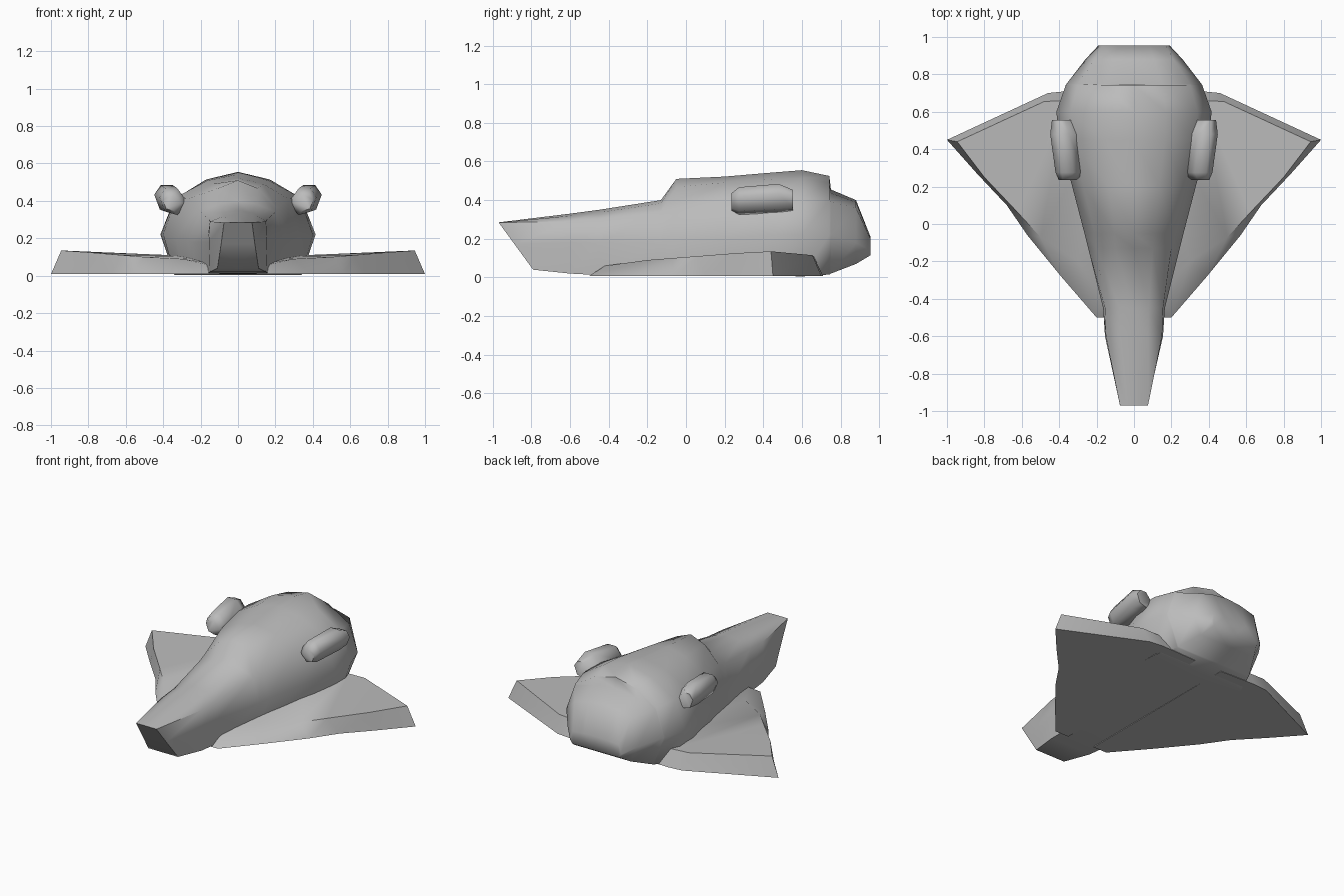
import bpy, bmesh, math

if "Cube" in bpy.data.objects:
    bpy.data.objects.remove(bpy.data.objects["Cube"], do_unlink=True)

GREY = (0.5, 0.5, 0.5, 1)
hull_grey = bpy.data.materials.new("hull_grey")
hull_grey.use_nodes = True
hull_grey.diffuse_color = GREY
bsdf = hull_grey.node_tree.nodes["Principled BSDF"]
bsdf.inputs["Base Color"].default_value = GREY
bsdf.inputs["Roughness"].default_value = 0.7


def loft(name, rings, mirror=False, angle=65):
    """Skin closed rings of equal length, cap both ends, smooth the result."""
    bm = bmesh.new()
    loops = [[bm.verts.new(p) for p in ring] for ring in rings]
    for a, b in zip(loops, loops[1:]):
        n = len(a)
        for i in range(n):
            j = (i + 1) % n
            bm.faces.new((a[i], a[j], b[j], b[i]))
    caps = [bm.faces.new(loops[0]), bm.faces.new(loops[-1])]
    bmesh.ops.recalc_face_normals(bm, faces=bm.faces)
    bmesh.ops.triangulate(bm, faces=caps)
    mesh = bpy.data.meshes.new(name)
    bm.to_mesh(mesh)
    bm.free()
    obj = bpy.data.objects.new(name, mesh)
    bpy.context.collection.objects.link(obj)
    mesh.materials.append(hull_grey)
    bpy.ops.object.select_all(action="DESELECT")
    obj.select_set(True)
    bpy.context.view_layer.objects.active = obj
    bpy.ops.object.shade_smooth_by_angle(angle=math.radians(angle))
    if mirror:
        obj.modifiers.new("mirror", "MIRROR").use_mirror_merge = False
    return obj


def hull_ring(y, floor_w, floor_z, side_w, side_z, top_w, top_z, peak, slant=0):
    """Symmetric hull section; slant pushes the lower points backwards."""
    half = [(floor_w, floor_z), (side_w, side_z), (top_w, top_z),
            (top_w * 0.5, top_z + (peak - top_z) * 0.72)]
    full = [(0, floor_z)] + half + [(0, peak)] + [(-x, z) for x, z in reversed(half)]
    return [(x, y + slant * (peak - z), z) for x, z in full]


# Hull: slanted nose, raised canopy step, rounded tail with a small ledge
hull = [
    hull_ring(-0.97, 0.11, 0.04, 0.09, 0.17, 0.075, 0.284, 0.285, 0.73),
    hull_ring(-0.6, 0.15, 0.02, 0.155, 0.18, 0.15, 0.29, 0.33),
    hull_ring(-0.45, 0.16, 0.012, 0.165, 0.18, 0.155, 0.3, 0.35),
    hull_ring(-0.13, 0.23, 0.012, 0.245, 0.18, 0.2, 0.34, 0.4),
    hull_ring(-0.05, 0.25, 0.012, 0.265, 0.19, 0.21, 0.36, 0.51),
    hull_ring(0.2, 0.3, 0.01, 0.33, 0.2, 0.27, 0.41, 0.522),
    hull_ring(0.45, 0.34, 0.01, 0.4, 0.22, 0.33, 0.42, 0.543),
    hull_ring(0.6, 0.34, 0.005, 0.415, 0.22, 0.34, 0.41, 0.555),
    hull_ring(0.742, 0.28, 0.015, 0.365, 0.22, 0.3, 0.4, 0.525),
    hull_ring(0.75, 0.28, 0.02, 0.36, 0.22, 0.3, 0.39, 0.455),
    hull_ring(0.88, 0.21, 0.07, 0.26, 0.18, 0.21, 0.36, 0.4),
    hull_ring(0.955, 0.17, 0.115, 0.19, 0.14, 0.17, 0.2, 0.21),
]
loft("hull", hull)

# Wings: flat wide underside and an inset upper deck with a wavy leading edge
wing_base = [(0.1, -0.5), (0.2, -0.5), (0.39, -0.28), (0.57, -0.06), (0.68, 0.1),
             (0.84, 0.27), (1.0, 0.45), (0.46, 0.7), (0.36, 0.71), (0.1, 0.7)]
wing_deck = [(0.1, -0.42, 0.06), (0.17, -0.42, 0.06), (0.3, -0.2, 0.09),
             (0.5, -0.07, 0.1), (0.62, 0.06, 0.11), (0.8, 0.25, 0.125),
             (0.945, 0.44, 0.135), (0.48, 0.655, 0.115), (0.36, 0.66, 0.11), (0.1, 0.66, 0.11)]
loft("wings", [[(x, y, 0.008) for x, y in wing_base], wing_deck], mirror=True)


# Engine pods: tapered hexagonal barrels set into the shoulders
def pod_ring(y, cx, cz, scale, lean=0):
    section = [(-0.09, -0.02), (-0.03, 0.06), (0.035, 0.06),
               (0.07, 0.01), (0.04, -0.07), (-0.03, -0.09)]
    return [(cx + x * scale, y + lean * x, cz + z * scale) for x, z in section]


loft("engine_pods", [pod_ring(0.235, 0.36, 0.4, 0.6),
                     pod_ring(0.275, 0.353, 0.41, 0.95),
                     pod_ring(0.48, 0.378, 0.424, 1.0),
                     pod_ring(0.555, 0.39, 0.41, 0.7)], mirror=True)
